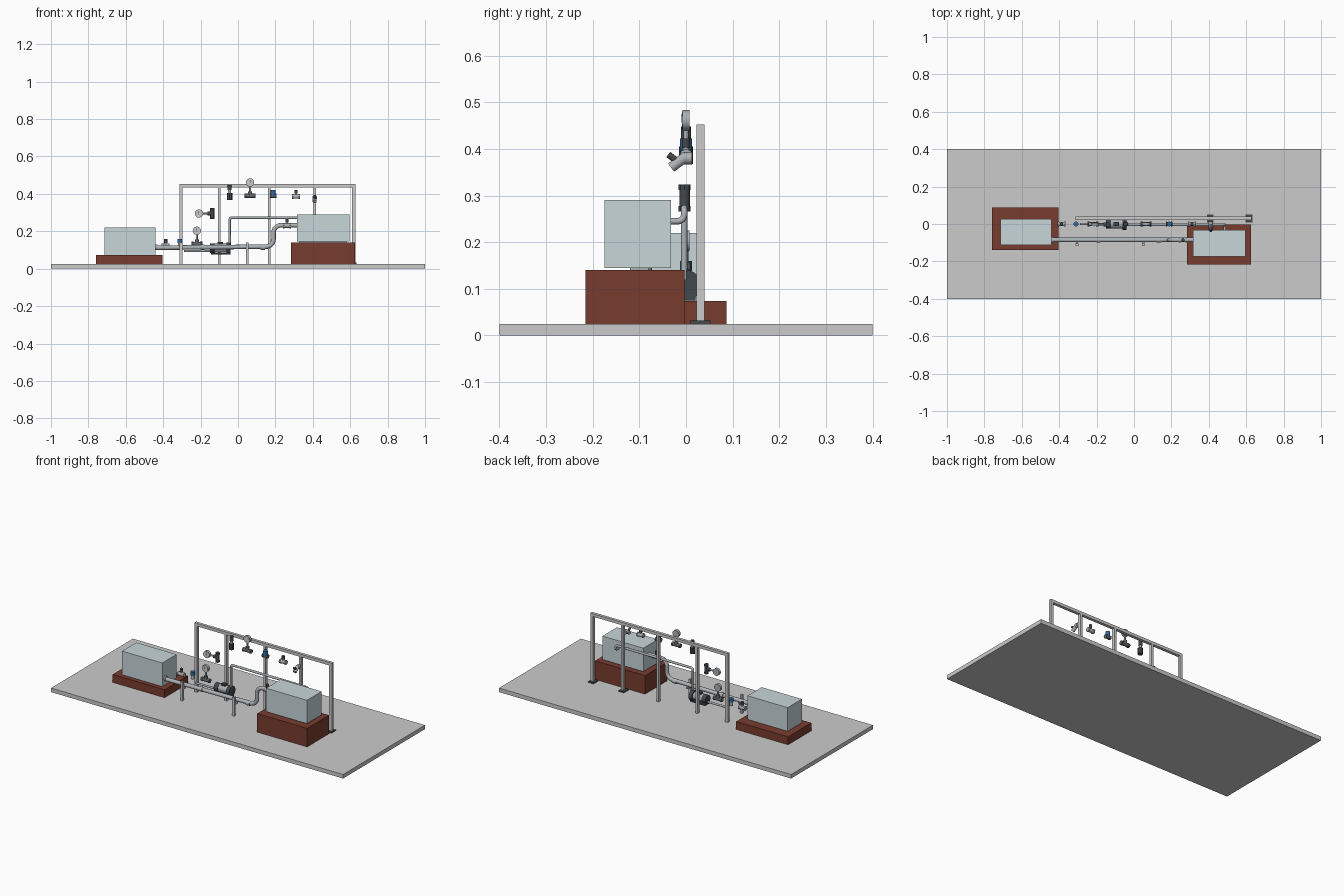
import bpy, math
from mathutils import Vector

if "Cube" in bpy.data.objects:
    bpy.data.objects.remove(bpy.data.objects["Cube"])


def mat(name, c):
    m = bpy.data.materials.new(name)
    m.diffuse_color = (*c, 1)
    m.use_nodes = True
    m.node_tree.nodes["Principled BSDF"].inputs["Base Color"].default_value = m.diffuse_color
    return m


BRICK = mat("brick_red", (0.19, 0.045, 0.028))
GLASS = mat("pale_tank", (0.58, 0.67, 0.70))
DARK = mat("dark_iron", (0.06, 0.065, 0.07))
IRON = mat("mid_iron", (0.13, 0.14, 0.15))
STEEL = mat("steel", (0.42, 0.45, 0.47))
BLUE = mat("blue_cap", (0.03, 0.15, 0.38))
DIAL = mat("dial_white", (0.8, 0.8, 0.78))


def box(name, x0, x1, y0, y1, z0, z1, m=None):
    bpy.ops.mesh.primitive_cube_add(size=1, location=((x0 + x1) / 2, (y0 + y1) / 2, (z0 + z1) / 2))
    o = bpy.context.object
    o.name = name
    o.scale = (x1 - x0, y1 - y0, z1 - z0)
    bpy.ops.object.transform_apply(location=False, rotation=False)
    if m:
        o.data.materials.append(m)
    return o


def cyl(name, a, b, r, m=STEEL, n=24):
    a, b = Vector(a), Vector(b)
    d = b - a
    bpy.ops.mesh.primitive_cylinder_add(vertices=n, radius=r, depth=d.length, location=(a + b) / 2)
    o = bpy.context.object
    o.name = name
    o.rotation_euler = d.to_track_quat('Z', 'Y').to_euler()
    o.data.materials.append(m)
    if n > 8:
        bpy.ops.object.shade_smooth_by_angle(angle=math.radians(35))
    return o


def pipe(name, pts, r, bend, m=STEEL):
    # round each inner corner with a short arc, then sweep a circle
    pts = [Vector(p) for p in pts]
    path = [pts[0]]
    for p, q, s in zip(pts, pts[1:], pts[2:]):
        u, v = (p - q).normalized() * bend, (s - q).normalized() * bend
        for i in range(9):
            t = i / 8 * math.pi / 2
            path.append(q + u * (1 - math.sin(t)) + v * (1 - math.cos(t)))
    path.append(pts[-1])
    c = bpy.data.curves.new(name, 'CURVE')
    c.dimensions = '3D'
    c.bevel_depth = r
    c.bevel_resolution = 4
    c.use_fill_caps = True
    s = c.splines.new('POLY')
    s.points.add(len(path) - 1)
    for k, p in zip(s.points, path):
        k.co = (*p, 1)
    o = bpy.data.objects.new(name, c)
    c.materials.append(m)
    bpy.context.collection.objects.link(o)


def fitting(name, c, d, half, r, m=IRON):
    # straight body with a hexagonal collar on each end
    c, d = Vector(c), Vector(d)
    cyl(name + "_body", c - d * half, c + d * half, r * 0.85, m)
    for s in (-1, 1):
        cyl(name + "_collar", c + d * s * half, c + d * s * half * 0.6, r, m, 8)


def gauge(name, c, d, up, m=IRON):
    # tee, stem and round dial facing the front
    c, up = Vector(c), Vector(up)
    fitting(name + "_tee", c, d, 0.029, 0.013, m)
    cyl(name + "_branch", c, c + up * 0.024, 0.011, m)
    cyl(name + "_stem", c + up * 0.02, c + up * 0.055, 0.005)
    g = c + up * 0.071
    cyl(name + "_case", g + Vector((0, -0.008, 0)), g + Vector((0, 0.008, 0)), 0.022, STEEL, 32)
    cyl(name + "_dial", g + Vector((0, -0.009, 0)), g, 0.019, DIAL, 32)
    box(name + "_needle", g.x - 0.001, g.x + 0.001, g.y - 0.010, g.y - 0.008, g.z - 0.004, g.z + 0.014, DARK)


def valve(name, x, y, z, m=STEEL, knob=DARK, half=0.022):
    fitting(name, (x, y, z), (1, 0, 0), half, 0.014, m)
    cyl(name + "_stem", (x, y, z), (x, y, z + 0.022), 0.006, STEEL)
    cyl(name + "_knob", (x, y, z + 0.016), (x, y, z + 0.036), 0.009, knob, 12)


# base slab, plinths and tanks
box("base_slab", -1, 1, -0.4, 0.4, 0, 0.025)
box("low_plinth", -0.76, -0.405, -0.14, 0.087, 0.025, 0.074, BRICK)
box("high_plinth", 0.283, 0.625, -0.216, -0.003, 0.025, 0.14, BRICK)
box("low_tank", -0.715, -0.44, -0.112, 0.027, 0.074, 0.22, GLASS)
box("high_tank", 0.315, 0.595, -0.175, -0.032, 0.145, 0.29, GLASS)
box("high_tank_foot", 0.33, 0.58, -0.12, -0.08, 0.138, 0.146, STEEL)

# frame
for x in (-0.305, -0.1, 0.167, 0.41, 0.618):
    w = 0.009 if x in (-0.305, 0.618) else 0.007
    box("frame_post", x - w, x + w, 0.022, 0.04, 0.025, 0.434)
    box("post_foot", x - 0.021, x + 0.015, 0.009, 0.052, 0.025, 0.032, DARK) if x > 0.3 else None
box("frame_beam", -0.314, 0.627, 0.022, 0.04, 0.434, 0.452)

# main pipe between the tanks, with its supports and valve
Y = -0.085
pipe("main_pipe", [(-0.44, Y, 0.112), (0.19, Y, 0.118), (0.19, Y, 0.232), (0.318, Y, 0.232)], 0.012, 0.04)
for a, b in ((-0.44, -0.43), (-0.2, -0.18), (0.12, 0.145)):
    cyl("pipe_sleeve", (a, Y, 0.115), (b, Y, 0.115), 0.0145)
valve("outlet_valve", 0.262, Y, 0.23)
for x in (-0.305, 0.05):
    box("support_post", x - 0.007, x + 0.007, -0.118, -0.104, 0.025, 0.14)
    box("support_arm", x - 0.006, x + 0.006, -0.108, -0.08, 0.09, 0.1)

# pump with motor, feet and suction line
cyl("pump_motor", (-0.125, 0, 0.11), (-0.06, 0, 0.11), 0.024)
cyl("pump_head", (-0.062, 0, 0.108), (-0.04, 0, 0.108), 0.032, DARK, 32)
cyl("motor_cap", (-0.15, 0, 0.11), (-0.122, 0, 0.11), 0.025, DARK)
box("pump_bed", -0.145, -0.04, -0.02, 0.02, 0.075, 0.085, DARK)
box("pump_terminal_box", -0.11, -0.08, -0.011, 0.011, 0.13, 0.143, DARK)
cyl("suction_line", (-0.29, 0, 0.095), (-0.14, 0, 0.095), 0.006)

# discharge pipe rising behind the high tank and curling into it
pipe("discharge_pipe", [(-0.045, -0.004, 0.12), (-0.045, -0.004, 0.273), (0.485, -0.004, 0.273),
                        (0.485, -0.004, 0.245), (0.485, -0.034, 0.245)], 0.007, 0.014)

# lower row of fittings
valve("inlet_valve", -0.387, 0, 0.122)
cyl("check_valve_body", (-0.31, 0, 0.115), (-0.31, 0, 0.145), 0.011, STEEL)
cyl("check_valve_cap", (-0.31, 0, 0.138), (-0.31, 0, 0.16), 0.013, BLUE)
gauge("lower_gauge", (-0.22, 0, 0.132), (1, 0, 0), (0, 0, 1))

# side gauge with upright tee
gauge("side_gauge", (-0.138, -0.003, 0.295), (0, 0, 1), (-1, 0, 0), DARK)

# upper row of fittings hung below the beam
cyl("relief_valve_body", (-0.045, 0, 0.368), (-0.045, 0, 0.405), 0.015, DARK, 8)
cyl("relief_valve_neck", (-0.045, 0, 0.40), (-0.045, 0, 0.43), 0.008, STEEL)
cyl("relief_valve_cap", (-0.045, 0, 0.422), (-0.045, 0, 0.448), 0.011, DARK)
gauge("upper_gauge", (0.065, 0, 0.39), (1, 0, 0), (0, 0, 1))
fitting("blue_valve", (0.188, 0, 0.39), (1, 0, 0), 0.018, 0.013, IRON)
cyl("blue_valve_bonnet", (0.188, 0, 0.39), (0.188, 0, 0.422), 0.013, BLUE)
valve("upper_valve", 0.31, 0, 0.386)

# angled strainer at the end of the row
cyl("strainer_body", (0.41, -0.032, 0.36), (0.41, 0.002, 0.385), 0.011)
cyl("strainer_collar", (0.41, -0.005, 0.38), (0.41, 0.013, 0.38), 0.013)
cyl("strainer_knob", (0.41, -0.038, 0.388), (0.41, -0.014, 0.37), 0.007, DARK)
